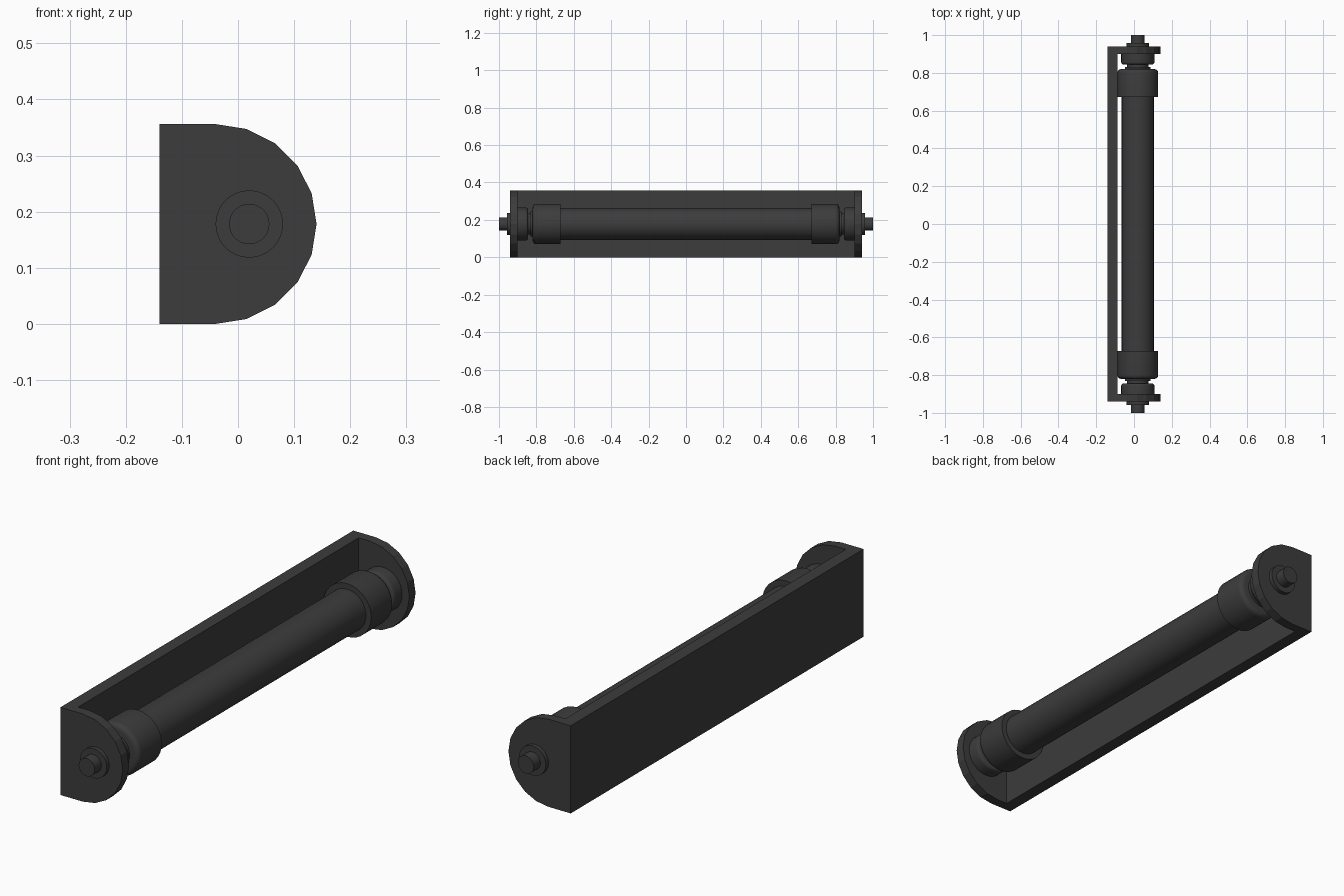
import bpy, bmesh, math

if "Cube" in bpy.data.objects:
    bpy.data.objects.remove(bpy.data.objects["Cube"])

AX, AZ = 0.02, 0.178          # roller axis position
dark = bpy.data.materials.new("dark_metal")
dark.diffuse_color = (0.045, 0.045, 0.045, 1)
dark.use_nodes = True
dark.node_tree.nodes["Principled BSDF"].inputs["Base Color"].default_value = dark.diffuse_color


def make(name, bm):
    bmesh.ops.remove_doubles(bm, verts=bm.verts, dist=1e-6)
    bmesh.ops.recalc_face_normals(bm, faces=bm.faces)
    me = bpy.data.meshes.new(name)
    bm.to_mesh(me)
    bm.free()
    me.materials.append(dark)
    ob = bpy.data.objects.new(name, me)
    bpy.context.collection.objects.link(ob)
    return ob


def activate(ob):
    bpy.ops.object.select_all(action='DESELECT')
    ob.select_set(True)
    bpy.context.view_layer.objects.active = ob


def lathe(name, profile, n=32, side=1):
    """Spin (radius, y) points round the roller axis; side=-1 mirrors in y."""
    bm = bmesh.new()
    rings = []
    for r, y in profile:
        rings.append([bm.verts.new((AX + r * math.cos(2 * math.pi * i / n), side * y,
                                    AZ + r * math.sin(2 * math.pi * i / n)))
                      for i in range(n)])
    for a, b in zip(rings, rings[1:]):
        for i in range(n):
            j = (i + 1) % n
            bm.faces.new((a[i], a[j], b[j], b[i]))
    bm.faces.new(rings[0])
    bm.faces.new(rings[-1])
    ob = make(name, bm)
    activate(ob)
    bpy.ops.object.shade_smooth_by_angle(angle=math.radians(35))
    return ob


def rounded(r, y, b, steps=4):
    """Profile points of a rounded outer edge ending at height y."""
    return [(r - b + b * math.cos(t), y - b + b * math.sin(t))
            for t in (math.pi / 2 * k / steps for k in range(steps + 1))]


# Bracket: D-shaped profile run full length, then hollowed between the cheeks
bm = bmesh.new()
pts = [(-0.14, 0.356), (-0.14, 0.0)]
for k in range(11):
    a = math.radians(-90 + 18 * k)
    pts.append((-0.04 + 0.18 * math.cos(a), 0.178 + 0.178 * math.sin(a)))
face = bm.faces.new([bm.verts.new((x, -0.94, z)) for x, z in pts])
ext = bmesh.ops.extrude_face_region(bm, geom=[face], use_keep_orig=True)
bmesh.ops.translate(bm, vec=(0, 1.88, 0),
                    verts=[v for v in ext["geom"] if isinstance(v, bmesh.types.BMVert)])
bracket = make("bracket", bm)

bm = bmesh.new()
bmesh.ops.create_cube(bm, size=1)
for v in bm.verts:
    v.co = (-0.088 + (v.co.x + 0.5) * 0.4, v.co.y * 1.80, 0.178 + v.co.z * 0.8)
cutter = make("bracket_cutter", bm)
cutter.hide_render = True
mod = bracket.modifiers.new("hollow", 'BOOLEAN')
mod.operation = 'DIFFERENCE'
mod.solver = 'EXACT'
mod.object = cutter
activate(bracket)
bpy.ops.object.modifier_apply(modifier=mod.name)
bpy.data.objects.remove(cutter, do_unlink=True)

# Roller tube
lathe("roller_tube", [(0.085, -0.69), (0.085, 0.69)])

# Mirrored end fittings
for side, tag in ((1, "back"), (-1, "front")):
    lathe("end_cap_" + tag, [(0.108, 0.672)] + rounded(0.108, 0.82, 0.02), side=side)
    lathe("neck_" + tag, [(0.068, 0.815), (0.068, 0.832), (0.056, 0.832), (0.056, 0.85)], side=side)
    # collar on the inner face of the cheek, rounded toward the roller
    lathe("collar_" + tag, [(r, 1.745 - y) for r, y in rounded(0.088, 0.90, 0.012)][::-1]
          + [(0.088, 0.902)], side=side)
    lathe("bushing_" + tag, [(0.06, 0.935), (0.06, 0.957)], side=side)
    lathe("shaft_end_" + tag, [(0.036, 0.95), (0.036, 1.0)], side=side)
